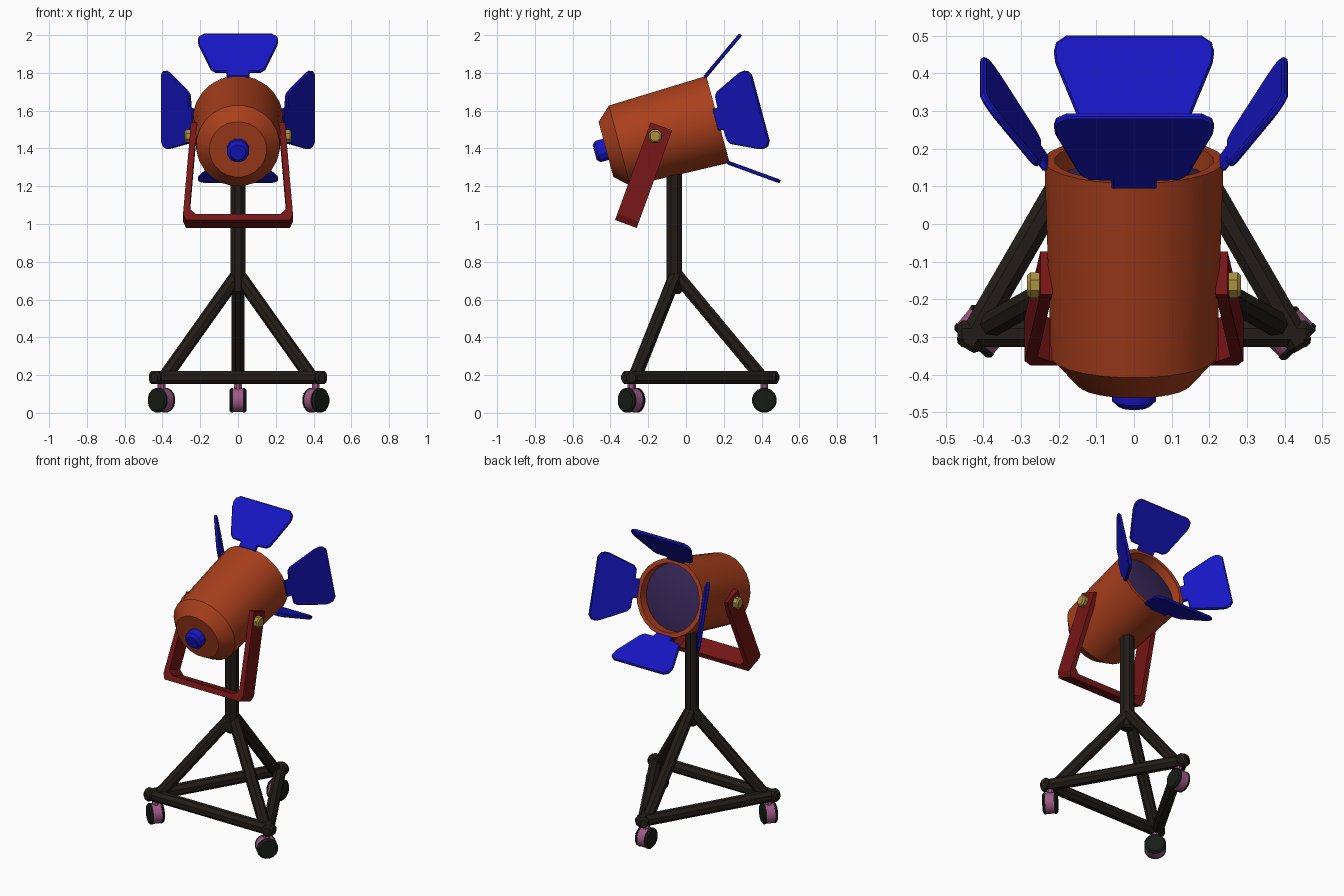
import bpy, bmesh
from math import radians, cos, sin, pi
from mathutils import Matrix, Vector

if "Cube" in bpy.data.objects:
    bpy.data.objects.remove(bpy.data.objects["Cube"])

T, R = Matrix.Translation, Matrix.Rotation


def mat(name, rgb):
    m = bpy.data.materials.new(name)
    m.diffuse_color = (*rgb, 1)
    m.use_nodes = True
    m.node_tree.nodes["Principled BSDF"].inputs["Base Color"].default_value = m.diffuse_color
    return m


ORANGE = mat("orange_paint", (0.40, 0.05, 0.012))
BLUE = mat("blue_paint", (0.008, 0.008, 0.55))
RED = mat("red_paint", (0.18, 0.008, 0.008))
BRASS = mat("brass", (0.40, 0.28, 0.05))
GLASS = mat("lens_glass", (0.04, 0.02, 0.10))
DARK = mat("dark_steel", (0.016, 0.012, 0.009))
PINK = mat("pink_plastic", (0.35, 0.10, 0.24))
TYRE = mat("tyre_rubber", (0.008, 0.012, 0.008))


def finish(bm, name, material, matrix, angle=None, bevel=0):
    bmesh.ops.recalc_face_normals(bm, faces=bm.faces)
    me = bpy.data.meshes.new(name)
    bm.to_mesh(me)
    bm.free()
    me.materials.append(material)
    ob = bpy.data.objects.new(name, me)
    bpy.context.collection.objects.link(ob)
    ob.matrix_world = matrix
    if bevel:
        b = ob.modifiers.new("bevel", 'BEVEL')
        b.width, b.segments, b.limit_method = bevel, 1, 'ANGLE'
        b.angle_limit = radians(50)
    if angle:
        bpy.ops.object.select_all(action='DESELECT')
        ob.select_set(True)
        bpy.context.view_layer.objects.active = ob
        bpy.ops.object.shade_smooth_by_angle(angle=radians(angle))
    return ob


def lathe(name, profile, n, material, matrix, angle=None):
    """Revolve (radius, height) points around local z; radius 0 closes an end."""
    bm = bmesh.new()
    rings = []
    for r, z in profile:
        if r == 0:
            rings.append([bm.verts.new((0, 0, z))] * n)
        else:
            a = [2 * pi * (i + 0.5) / n for i in range(n)]
            rings.append([bm.verts.new((r * cos(t), r * sin(t), z)) for t in a])
    for p, q in zip(rings, rings[1:]):
        for i in range(n):
            j = (i + 1) % n
            bm.faces.new(list(dict.fromkeys((p[i], p[j], q[j], q[i]))))
    return finish(bm, name, material, matrix, angle)


def plate(name, outline, depth, material, matrix, bevel=0):
    """Extrude an (x, z) outline symmetrically along local y."""
    bm = bmesh.new()
    f = bm.faces.new([bm.verts.new((x, -depth / 2, z)) for x, z in outline])
    ext = bmesh.ops.extrude_face_region(bm, geom=[f])["geom"]
    bmesh.ops.translate(bm, vec=(0, depth, 0),
                        verts=[v for v in ext if isinstance(v, bmesh.types.BMVert)])
    return finish(bm, name, material, matrix, bevel=bevel)


def mirrored(half):
    return half + [(-x, z) for x, z in reversed(half)]


def bar(name, a, b, r):
    """Octagonal tube with chamfered ends between two points."""
    a, b = Vector(a), Vector(b)
    L = (b - a).length
    c = 0.012
    m = T(a) @ (b - a).to_track_quat('Z', 'Y').to_matrix().to_4x4()
    R8 = r / cos(pi / 8)
    return lathe(name, [(0, 0), (R8 - c, 0), (R8, c), (R8, L - c), (R8 - c, L), (0, L)],
                 8, DARK, m)


# lamp head: local z is the beam axis, tilted 15 degrees up
PIVOT = Vector((0, -0.163, 1.465))
HEAD = T(PIVOT) @ R(radians(-75), 4, 'X')
lathe("lamp_housing", [(0, -0.27), (0.152, -0.27), (0.222, -0.195), (0.24, 0.344),
                       (0.212, 0.344), (0.207, 0.27)], 24, ORANGE, HEAD, 30)
lathe("lens", [(0.208, 0.285), (0.15, 0.298), (0.08, 0.305), (0, 0.308)],
      24, GLASS, HEAD, 40)
lathe("rear_knob", [(0.06, -0.262), (0.06, -0.315), (0.042, -0.332), (0, -0.332)],
      12, BLUE, HEAD, 30)

# four flared shutter flaps around the rim
flap = mirrored([(0.06, -0.004), (0.06, 0.03), (0.12, 0.032), (0.143, 0.05),
                 (0.209, 0.22), (0.213, 0.25), (0.207, 0.275), (0.18, 0.294)])
for k, side in enumerate(("bottom", "right", "top", "left")):
    plate(side + "_flap", flap, 0.02, BLUE,
          HEAD @ R(k * pi / 2, 4, 'Z') @ T((0, 0.235, 0.336)) @ R(radians(-35), 4, 'X'),
          bevel=0.005)

# U-shaped yoke hanging from the pivot
outer = [(0.249, 0.06), (0.291, -0.455), (0.275, -0.49)]
inner = [(0.217, 0.06), (0.256, -0.425), (0.225, -0.455)]
yoke = (outer + [(-x, z) for x, z in reversed(outer)]
        + [(-x, z) for x, z in inner] + list(reversed(inner)))
plate("yoke", yoke, 0.122, RED,
      T(PIVOT) @ R(radians(-20), 4, 'X') @ T((0, 0.013, 0)))

# pivot bolts
for side, s in (("left", -1), ("right", 1)):
    lathe(side + "_pivot_bolt", [(0, 0.2), (0.03, 0.2), (0.03, 0.236), (0.037, 0.244),
                                 (0.037, 0.275), (0.028, 0.284), (0, 0.284)],
          8, BRASS, T(PIVOT) @ R(s * pi / 2, 4, 'Y'))

# stand: post, three legs and triangular base frame
CY = -0.047
bar("post", (0, -0.063, 0.63), (0, -0.063, 1.3), 0.041)


def corner(i, rad, z):
    a = radians(90 + 120 * i)
    return Vector((rad * cos(a), CY + rad * sin(a), z))


for i in range(3):
    bar(f"leg_{i + 1}", (0, CY - 0.006, 0.735), corner(i, 0.455, 0.18), 0.034)
    a, b = corner(i, 0.49, 0.187), corner((i + 1) % 3, 0.49, 0.187)
    d = (b - a).normalized() * 0.045
    bar(f"base_bar_{i + 1}", a - d, b + d, 0.035)

# twin-wheel casters: x, y, heading of the axle
for name, x, y, ang in (("back", 0, 0.415, 0), ("front_left", -0.405, -0.285, 50),
                        ("front_right", 0.412, -0.29, -45)):
    base = T((x, y, 0.067)) @ R(radians(ang), 4, 'Z')
    axle = base @ R(pi / 2, 4, 'Y')
    lathe(name + "_caster_hub", [(0, -0.028), (0.064, -0.028), (0.064, 0.028), (0, 0.028)],
          16, PINK, axle, 30)
    for tag, s in (("inner", -1), ("outer", 1)):
        lathe(f"{name}_{tag}_wheel",
              [(0, s * 0.026), (0.066, s * 0.026), (0.066, s * 0.036),
               (0.056, s * 0.045), (0, s * 0.045)], 16, TYRE, axle, 30)
    lathe(name + "_caster_stem", [(0.022, 0.05), (0.022, 0.1), (0, 0.1)], 8, PINK, base)
